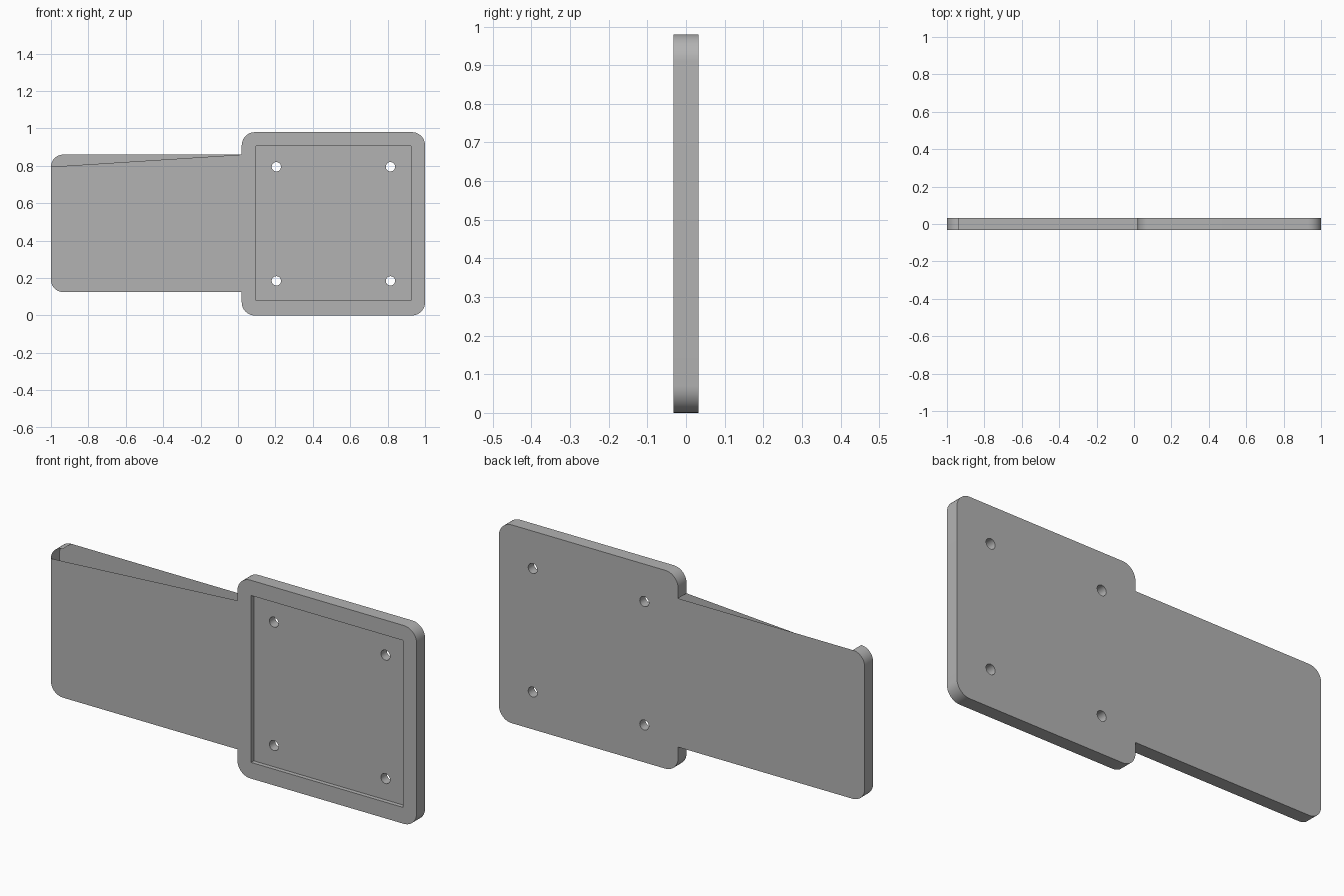
import bpy, bmesh
from math import cos, sin, pi, radians

if "Cube" in bpy.data.objects:
    bpy.data.objects.remove(bpy.data.objects["Cube"], do_unlink=True)

FRONT, FLOOR, BACK = -0.033, -0.012, 0.033
MID_X, MID_Z = 0.51, 0.49

grey = bpy.data.materials.new("plain grey")
grey.use_nodes = True
grey.diffuse_color = (0.45, 0.45, 0.45, 1)
grey.node_tree.nodes["Principled BSDF"].inputs["Base Color"].default_value = (0.45, 0.45, 0.45, 1)


def arc(x, z, r, start, sweep=90, n=10):
    angles = [radians(start + sweep * i / n) for i in range(n + 1)]
    return [(x + r * cos(a), z + r * sin(a)) for a in angles]


def circle(x, z, r, n):
    return arc(x, z, r, 0, 360, n)[:-1]


def cap(bm, loops, y, facing):
    """Flat sheet at depth y, bounded by the first loop and pierced by the rest."""
    edges = []
    for loop in loops:
        verts = [bm.verts.new((x, y, z)) for x, z in loop]
        edges += [bm.edges.new((v, verts[i - 1])) for i, v in enumerate(verts)]
    filled = bmesh.ops.triangle_fill(bm, edges=edges, use_beauty=True, use_dissolve=False)
    for f in filled["geom"]:
        if isinstance(f, bmesh.types.BMFace):
            f.normal_update()
            if f.normal.y * facing < 0:
                f.normal_flip()


def wall(bm, path, y0, y1, closed=True, outward=False):
    """Strip of side faces along a counter-clockwise path."""
    rows = [[bm.verts.new((x, y, z)) for x, z in path] for y in (y0, y1)]
    for i in range(len(path) if closed else len(path) - 1):
        j = (i + 1) % len(path)
        quad = [rows[0][i], rows[0][j], rows[1][j], rows[1][i]]
        bm.faces.new(quad[::-1] if outward else quad)


def finish(name, bm):
    bmesh.ops.remove_doubles(bm, verts=bm.verts, dist=0.0001)
    mesh = bpy.data.meshes.new(name)
    bm.to_mesh(mesh)
    bm.free()
    mesh.materials.append(grey)
    obj = bpy.data.objects.new(name, mesh)
    bpy.context.collection.objects.link(obj)
    bpy.ops.object.select_all(action="DESELECT")
    obj.select_set(True)
    bpy.context.view_layer.objects.active = obj
    bpy.ops.object.shade_smooth_by_angle(angle=radians(30))


# Outline of handle and head, running round from the handle's open top edge
R, H = 0.07, 0.065
handle_corner = arc(-1 + H, 0.86 - H, H, 90)
rest = (arc(-1 + H, 0.125 + H, H, 180)
        + [(0.02, 0.125)] + arc(0.02 + R, R, R, 180)
        + arc(1 - R, R, R, 270) + arc(1 - R, 0.98 - R, R, 0)
        + arc(0.02 + R, 0.98 - R, R, 90) + [(0.02, 0.86)])
outline = handle_corner + rest

pocket = [(0.095, 0.08), (0.925, 0.08), (0.925, 0.905), (0.095, 0.905)]
holes = [circle(MID_X + sx * 0.305, MID_Z + sz * 0.305, 0.025, 24)
         for sx in (-1, 1) for sz in (-1, 1)]
ring = circle(MID_X, MID_Z, 0.35, 64)

# Hollow plate: the handle's top edge is open and its front is cut on a slant
bm = bmesh.new()
cap(bm, [handle_corner[-1:] + rest, pocket], FRONT, -1)
cap(bm, [pocket] + holes, FLOOR, -1)
cap(bm, [outline, ring] + holes, BACK, 1)
wall(bm, outline, FRONT, BACK, closed=False, outward=True)
wall(bm, pocket, FRONT, FLOOR)
for hole in holes:
    wall(bm, hole, FLOOR, BACK)
finish("plate_with_handle", bm)

# Flush round panel in the back of the head
bm = bmesh.new()
cap(bm, [ring], BACK, 1)
finish("back_round_panel", bm)
